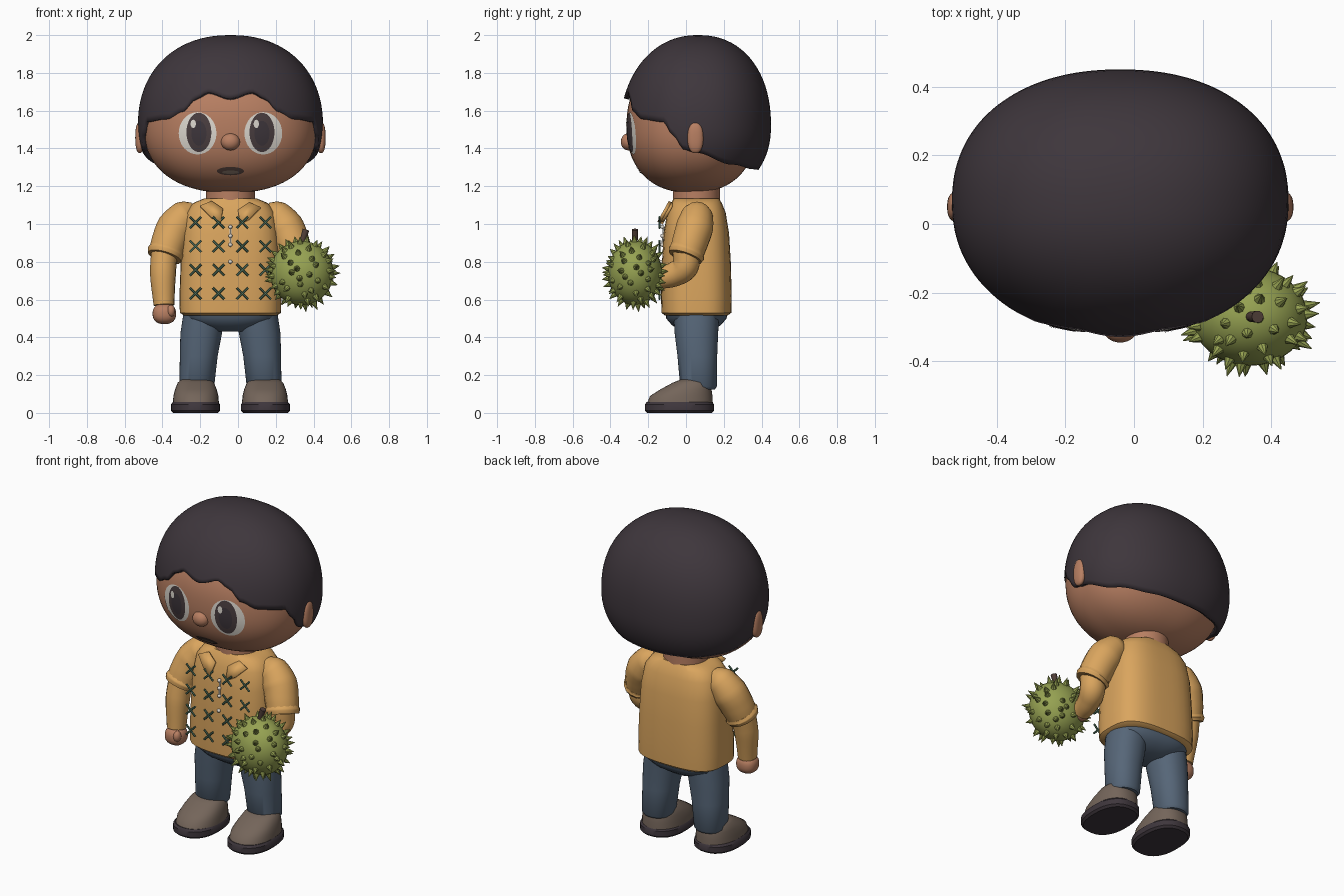
import bpy, bmesh, math, random
from mathutils import Vector, Matrix

if "Cube" in bpy.data.objects:
    bpy.data.objects.remove(bpy.data.objects["Cube"])
random.seed(4)
CX = -0.04  # the figure stands slightly off the origin, the fruit balances it
parts = []


def material(name, *rgb):
    col = [(c / 255 / 12.92 if c < 11 else ((c / 255 + 0.055) / 1.055) ** 2.4) for c in rgb] + [1]
    m = bpy.data.materials.new(name)
    m.use_nodes = True
    m.diffuse_color = col
    m.node_tree.nodes["Principled BSDF"].inputs["Base Color"].default_value = col
    return m


SKIN = material("brown skin", 184, 127, 98)
HAIR = material("black hair", 62, 54, 60)
SHIRT = material("mustard cloth", 218, 165, 94)
JEANS = material("blue denim", 86, 102, 120)
SHOE = material("taupe leather", 116, 101, 90)
FRUIT = material("green rind", 150, 162, 82)
WHITE = material("eye white", 222, 217, 208)
IRIS = material("dark iris", 74, 62, 64)
TEAL = material("teal thread", 82, 116, 94)
BARK = material("dark brown", 82, 64, 58)


def add(name, bm, mat):
    bmesh.ops.recalc_face_normals(bm, faces=bm.faces)
    me = bpy.data.meshes.new(name)
    bm.to_mesh(me)
    bm.free()
    me.materials.append(mat)
    ob = bpy.data.objects.new(name, me)
    bpy.context.collection.objects.link(ob)
    parts.append(ob)
    return ob


def bridge(bm, rings):
    """Join equal closed rings of vertices with quads."""
    for a, b in zip(rings, rings[1:]):
        for i in range(len(a)):
            j = (i + 1) % len(a)
            bm.faces.new((a[i], a[j], b[j], b[i]))


def oval(phi, n):
    """Unit superellipse point; phi = 0 faces the front."""
    x, y = math.sin(phi), -math.cos(phi)
    k = (abs(x) ** n + abs(y) ** n) ** (-1 / n)
    return x * k, y * k


def loft(name, rings, mat, n=2.6, seg=40):
    """Stack of rounded sections given as (z, cx, cy, half x, half y)."""
    bm = bmesh.new()
    loops = []
    for z, cx, cy, hx, hy in rings:
        pts = [oval(math.tau * i / seg, n) for i in range(seg)]
        loops.append([bm.verts.new((CX + cx + hx * x, cy + hy * y, z)) for x, y in pts])
    bridge(bm, loops)
    bm.faces.new(loops[0])
    bm.faces.new(loops[-1])
    return add(name, bm, mat)


def tube(name, pts, mat):
    """Smooth limb through (x, y, z, radius) points."""
    cu = bpy.data.curves.new(name, "CURVE")
    cu.dimensions = "3D"
    cu.bevel_depth, cu.bevel_resolution, cu.resolution_u = 1, 6, 6
    cu.use_fill_caps = True
    sp = cu.splines.new("BEZIER")
    sp.bezier_points.add(len(pts) - 1)
    for bp, (x, y, z, r) in zip(sp.bezier_points, pts):
        bp.co, bp.radius = (CX + x, y, z), r
        bp.handle_left_type = bp.handle_right_type = "AUTO"
    tmp = bpy.data.objects.new(name + "_path", cu)
    bm = bmesh.new()
    me = bpy.data.meshes.new_from_object(tmp)
    bm.from_mesh(me)
    bpy.data.objects.remove(tmp)
    bpy.data.meshes.remove(me)
    for f in bm.faces:
        f.material_index = 0
    return add(name, bm, mat)


def ball(name, loc, size, mat, n=2.0, u=32, v=20):
    """Ellipsoid, boxier as n grows."""
    bm = bmesh.new()
    bmesh.ops.create_uvsphere(bm, u_segments=u, v_segments=v, radius=1)
    for p in bm.verts:
        k = sum(abs(c) ** n for c in p.co) ** (-1 / n)
        p.co = Vector((CX + loc[0], loc[1], loc[2])) + Vector([c * k * s for c, s in zip(p.co, size)])
    return add(name, bm, mat)


def rod(bm, a, b, r1, r2, seg=8):
    a, b = Vector(a), Vector(b)
    m = Matrix.Translation((a + b) / 2) @ (b - a).to_track_quat("Z", "Y").to_matrix().to_4x4()
    bmesh.ops.create_cone(bm, cap_ends=True, segments=seg, radius1=r1, radius2=r2,
                          depth=(b - a).length, matrix=m)


# Head, with painted features laid on its surface
HEAD, HSIZE, HN = (0, 0.03, 1.52), (0.46, 0.345, 0.355), 2.3
ball("head", HEAD, HSIZE, SKIN, HN, 64, 40)
ball("nose", (0, -0.305, 1.435), (0.05, 0.04, 0.045), SKIN)


def face_patch(name, x, z, rx, rz, lift, mat):
    bm = bmesh.new()
    loops = []
    for k in (0.02, 0.25, 0.5, 0.75, 1):
        loop = []
        for i in range(32):
            px = x + rx * k * math.cos(math.tau * i / 32)
            pz = z + rz * k * math.sin(math.tau * i / 32)
            q = abs(px / HSIZE[0]) ** HN + abs((pz - HEAD[2]) / HSIZE[2]) ** HN
            loop.append(bm.verts.new((CX + px, HEAD[1] - HSIZE[1] * (1 - q) ** (1 / HN) - lift, pz)))
        loops.append(loop)
    bridge(bm, loops)
    bm.faces.new(loops[0])
    ob = add(name, bm, mat)
    if sum(f.normal.y for f in ob.data.polygons) > 0:
        ob.data.flip_normals()


for s, side in ((-1, "right"), (1, "left")):
    face_patch(side + "_eye_white", s * 0.174, 1.48, 0.1, 0.112, 0.003, WHITE)
    face_patch(side + "_iris", s * 0.167, 1.485, 0.066, 0.104, 0.005, IRIS)
    face_patch(side + "_pupil", s * 0.167, 1.48, 0.04, 0.066, 0.007, HAIR)
    face_patch(side + "_eye_glint", s * 0.167 - 0.03, 1.53, 0.014, 0.022, 0.009, WHITE)
    ball(side + "_ear", (s * 0.48, 0.05, 1.457), (0.024, 0.042, 0.082), SKIN, 2.4)
face_patch("mouth", 0, 1.28, 0.072, 0.022, 0.003, BARK)
face_patch("lower_lip", 0, 1.274, 0.045, 0.009, 0.005, SHOE)

# Hair cap: rows run from the crown down to a wavy hairline (degrees, height)
LINE = [(0, 1.666), (15, 1.70), (23, 1.665), (31, 1.595), (42, 1.555), (62, 1.54), (70, 1.47),
        (78, 1.395), (86, 1.38), (120, 1.315), (150, 1.29), (180, 1.285)]


def hairline(deg):
    for (a, za), (b, zb) in zip(LINE, LINE[1:]):
        if deg <= b:
            t = (deg - a) / (b - a)
            return za + (zb - za) * t * t * (3 - 2 * t)
    return LINE[-1][1]


bm = bmesh.new()
SEG, ROWS, N = 144, 28, 2.2
loops = [[] for _ in range(ROWS)]
for i in range(SEG):
    phi = math.tau * i / SEG
    deg = abs(math.degrees(phi) - (360 if phi > math.pi else 0))
    dz = hairline(deg) - 1.52
    end = math.acos(math.copysign((abs(dz) / (0.48 if dz > 0 else 0.38)) ** (N / 2), dz))
    ox, oy = oval(phi, N)
    for r in range(ROWS):
        t = (r + 0.3) / (ROWS - 0.7)
        th = end * t
        c = math.cos(th)
        z = 1.52 + math.copysign(abs(c) ** (2 / N), c) * (0.48 if c > 0 else 0.38)
        k = math.sin(th) ** (2 / N)
        fringe = 0.022 * t ** 2 * math.exp(-(deg / 32) ** 2)
        loops[r].append(bm.verts.new((CX + 0.49 * k * ox, 0.065 + 0.385 * k * oy - fringe, z)))
bridge(bm, loops)
bm.faces.new(loops[0])
hair = add("hair", bm, HAIR)
if max(hair.data.polygons, key=lambda f: f.center.z).normal.z < 0:
    hair.data.flip_normals()
shell = hair.modifiers.new("thickness", "SOLIDIFY")
shell.thickness, shell.offset = 0.03, -1

# Neck, shirt and trousers
loft("neck", [(1.08, 0, 0.055, 0.13, 0.125), (1.22, 0, 0.055, 0.13, 0.125)], SKIN, 2)
loft("shirt", [(z, 0, 0.055, hx, hy) for z, hx, hy in (
    (0.515, 0.245, 0.165), (0.53, 0.268, 0.185), (0.62, 0.27, 0.187), (0.8, 0.263, 0.182),
    (0.95, 0.255, 0.173), (1.06, 0.235, 0.155), (1.11, 0.2, 0.135), (1.135, 0.14, 0.12))], SHIRT, 3)
loft("hips", [(0.43, 0, 0.055, 0.09, 0.08), (0.465, 0, 0.055, 0.19, 0.13),
              (0.5, 0, 0.055, 0.24, 0.16), (0.54, 0, 0.055, 0.25, 0.165)], JEANS)

for s, side in ((-1, "right"), (1, "left")):
    # Legs and shoes
    loft(side + "_trouser_leg", [(z, s * cx, cy, hx, hy) for z, cx, cy, hx, hy in (
        (0.125, 0.178, 0.068, 0.08, 0.085), (0.14, 0.178, 0.066, 0.092, 0.097),
        (0.3, 0.168, 0.06, 0.1, 0.105), (0.42, 0.155, 0.055, 0.11, 0.115),
        (0.52, 0.14, 0.055, 0.11, 0.12))], JEANS, 2.2)
    loft(side + "_sole", [(z, s * 0.185, -0.035, 0.13 - d, 0.183 - d) for z, d in (
        (0, 0.012), (0.012, 0), (0.045, 0), (0.057, 0.01))], HAIR, 2.4)
    loft(side + "_shoe", [(z, s * 0.183, (a + b) / 2, hx, (b - a) / 2) for z, a, b, hx in (
        (0.05, -0.207, 0.142, 0.122), (0.09, -0.19, 0.14, 0.119), (0.125, -0.135, 0.135, 0.11),
        (0.16, -0.07, 0.125, 0.096), (0.178, -0.025, 0.1, 0.075))], SHOE, 2.3)
    # Sleeves with a rolled cuff
    tube(side + "_sleeve", [(s * x, y, z, r) for x, y, z, r in (
        (0.185, 0.06, 1.075, 0.045), (0.235, 0.058, 1.045, 0.085), (0.29, 0.045, 0.98, 0.1),
        (0.325, 0.02, 0.9, 0.096), (0.345, 0, 0.835, 0.09))], SHIRT)
    tube(side + "_cuff", [(s * x, y, z, r) for x, y, z, r in (
        (0.337, 0.01, 0.862, 0.092), (0.343, 0.003, 0.845, 0.099), (0.349, -0.004, 0.825, 0.092))], SHIRT)
    # Collar flap
    bm = bmesh.new()
    bm.faces.new([bm.verts.new((CX + s * x, -0.14 + (z - 1) * 0.55, z)) for x, z in (
        (0.16, 1.09), (0.1, 1.115), (0.04, 1.075), (0.05, 1.005), (0.1, 1.03))])
    flap = add(side + "_collar", bm, SHIRT)
    flap.modifiers.new("thickness", "SOLIDIFY").thickness = 0.016

# Forearms and hands: one hangs down, the other reaches to the fruit
tube("right_forearm", [(-0.35, 0, 0.85, 0.07), (-0.357, -0.02, 0.74, 0.069), (-0.352, -0.04, 0.57, 0.055)], SHIRT)
ball("right_hand", (-0.35, -0.045, 0.525), (0.062, 0.06, 0.055), SKIN, 2.4)
ball("right_thumb", (-0.315, -0.085, 0.54), (0.022, 0.025, 0.032), SKIN)
tube("left_forearm", [(0.345, 0, 0.85, 0.07), (0.34, -0.005, 0.775, 0.072),
                      (0.32, -0.06, 0.735, 0.066), (0.305, -0.145, 0.71, 0.055)], SHIRT)
ball("left_hand", (0.3, -0.155, 0.715), (0.055, 0.05, 0.055), SKIN)

# Cross-stitches and button row on the shirt front
bm = bmesh.new()
for x in (-0.185, -0.063, 0.063, 0.185):
    for z in (1.008, 0.882, 0.757, 0.632):
        for s in (-1, 1):
            rod(bm, (CX + x - 0.03, -0.14, z - s * 0.03), (CX + x + 0.03, -0.14, z + s * 0.03), 0.006, 0.006, 6)
add("cross_stitches", bm, TEAL)
bm = bmesh.new()
rod(bm, (CX, -0.125, 0.89), (CX, -0.118, 0.985), 0.005, 0.005, 6)
for z in (0.8, 0.89, 0.937, 0.985):
    bmesh.ops.create_uvsphere(bm, u_segments=10, v_segments=6, radius=0.011,
                              matrix=Matrix.Translation((CX, -0.125 if z > 0.85 else -0.13, z)))
add("buttons", bm, WHITE)

# Spiky fruit with a stem
FC, FS = Vector((0.337, -0.27, 0.74)), Vector((0.168, 0.143, 0.17))
ball("fruit", FC - Vector((CX, 0, 0)), FS, FRUIT)
bm = bmesh.new()
COUNT = 85
for i in range(COUNT):
    h = 1 - 2 * (i + 0.5) / COUNT
    a = i * 2.4 + random.uniform(-0.25, 0.25)
    q = math.sqrt(1 - h * h)
    d = Vector((q * math.cos(a), q * math.sin(a), h))
    base = FC + d * FS * 0.98
    rod(bm, base, base + d * random.uniform(0.032, 0.046), 0.017, 0.001)
add("fruit_spikes", bm, FRUIT)
bm = bmesh.new()
rod(bm, (0.335, -0.27, 0.89), (0.36, -0.27, 0.97), 0.014, 0.018, 10)
add("fruit_stem", bm, BARK)

# Smooth shading with sharp edges kept
bpy.ops.object.select_all(action="DESELECT")
for ob in parts:
    ob.select_set(True)
bpy.context.view_layer.objects.active = parts[0]
bpy.ops.object.shade_smooth_by_angle(angle=math.radians(40))
